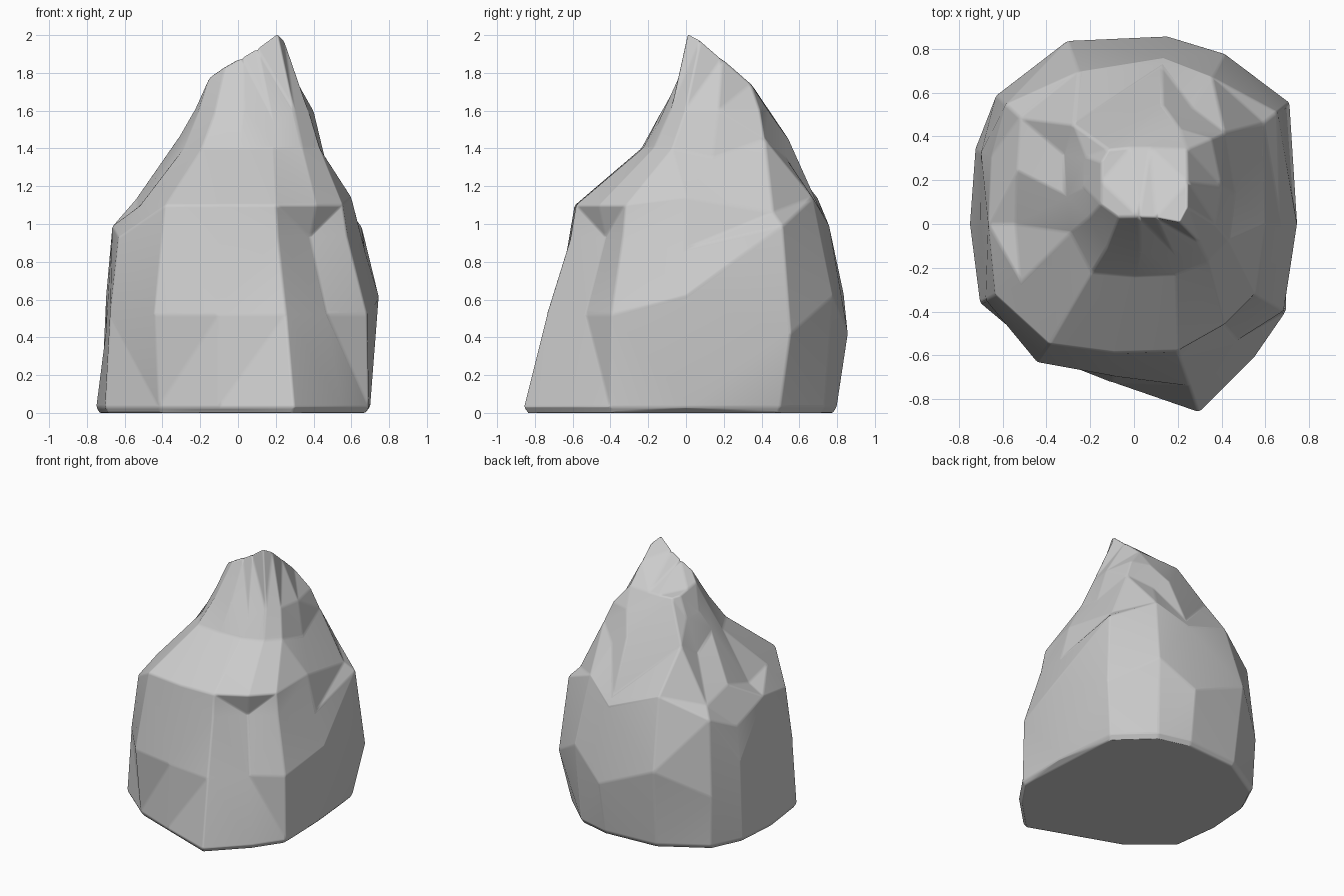
import bpy, bmesh
from math import radians, cos, sin

if "Cube" in bpy.data.objects:
    bpy.data.objects.remove(bpy.data.objects["Cube"])

# Column directions (degrees) follow the main corners of the rock
ANGLES = [0, 38, 62, 80, 110, 137, 155, 180, 207, 235, 262, 289, 312, 330]

# Cross-sections: height, height stagger, centre, radius along each direction
RINGS = [
    (0.03, 0, (0, 0), [.70, .81, .83, .81, .82, .84, .80, .75, .79, .73, .73, .91, .82, .80]),
    (0.52, .10, (0, 0), [.745, .90, .88, .87, .89, .86, .77, .70, .76, .77, .70, .78, .71, .79]),
    (0.93, -.06, (0, 0), [.67, .83, .81, .77, .81, .80, .72, .665, .71, .715, .625, .645, .57, .67]),
    (1.10, .04, (0, 0), [.60, .75, .76, .73, .74, .71, .59, .54, .58, .67, .595, .615, .62, .64]),
    (1.40, -.05, (.06, .14), [.40, .45, .44, .41, .42, .46, .42, .38, .39, .44, .38, .39, .42, .43]),
    (1.60, 0, (.07, .17), [.33, .36, .30, .27, .29, .34, .32, .30, .31, .33, .30, .30, .34, .35]),
    (None, 0, (.045, .19), [.20, .25, .18, .162, .17, .22, .215, .195, .22, .195, .16, .17, .245, .23]),
]


def summit_height(x, y):
    """Sloping top facet rising to the front right peak."""
    u, v = (x + .15) / .38, (.35 - y) / .32
    return 1.735 + .05 * v * (1 - u) + .27 * u * v


bm = bmesh.new()


def add_ring(z, stagger, centre, radii, scale=1.0):
    ring = []
    for i, (a, r) in enumerate(zip(ANGLES, radii)):
        x = centre[0] + r * scale * cos(radians(a))
        y = centre[1] + r * scale * sin(radians(a))
        # Back and side corners alternate up and down so facets do not band
        shift = stagger * (-1) ** i if i < 8 else 0
        ring.append(bm.verts.new((x, y, summit_height(x, y) if z is None else z + shift)))
    return ring


# Flat underside with a narrow chamfer, then the stacked sections
rings = [add_ring(0, 0, (0, 0), RINGS[0][3], .975)]
rings += [add_ring(*r) for r in RINGS]
n = len(ANGLES)
for low, high in zip(rings, rings[1:]):
    for i in range(n):
        j = (i + 1) % n
        bm.faces.new((low[i], low[j], high[j], high[i]))
bm.faces.new(rings[0][::-1])
bm.faces.new(rings[-1])

# Break the skin into triangles, then merge nearly flat ones into larger facets
bmesh.ops.triangulate(bm, faces=bm.faces[:], quad_method='SHORT_EDGE')
bmesh.ops.recalc_face_normals(bm, faces=bm.faces[:])
bmesh.ops.dissolve_limit(bm, angle_limit=radians(8), verts=bm.verts[:], edges=bm.edges[:])
bmesh.ops.triangulate(bm, faces=[f for f in bm.faces if f.normal.z > -.9])

mesh = bpy.data.meshes.new("rock")
bm.to_mesh(mesh)
bm.free()
rock = bpy.data.objects.new("rock", mesh)
bpy.context.collection.objects.link(rock)

# Softly worn edges
bevel = rock.modifiers.new("worn_edges", 'BEVEL')
bevel.width = .012
bevel.segments = 2
bevel.limit_method = 'ANGLE'
bevel.angle_limit = radians(12)
bevel.harden_normals = True

bpy.context.view_layer.objects.active = rock
rock.select_set(True)
bpy.ops.object.shade_smooth_by_angle(angle=radians(35))
